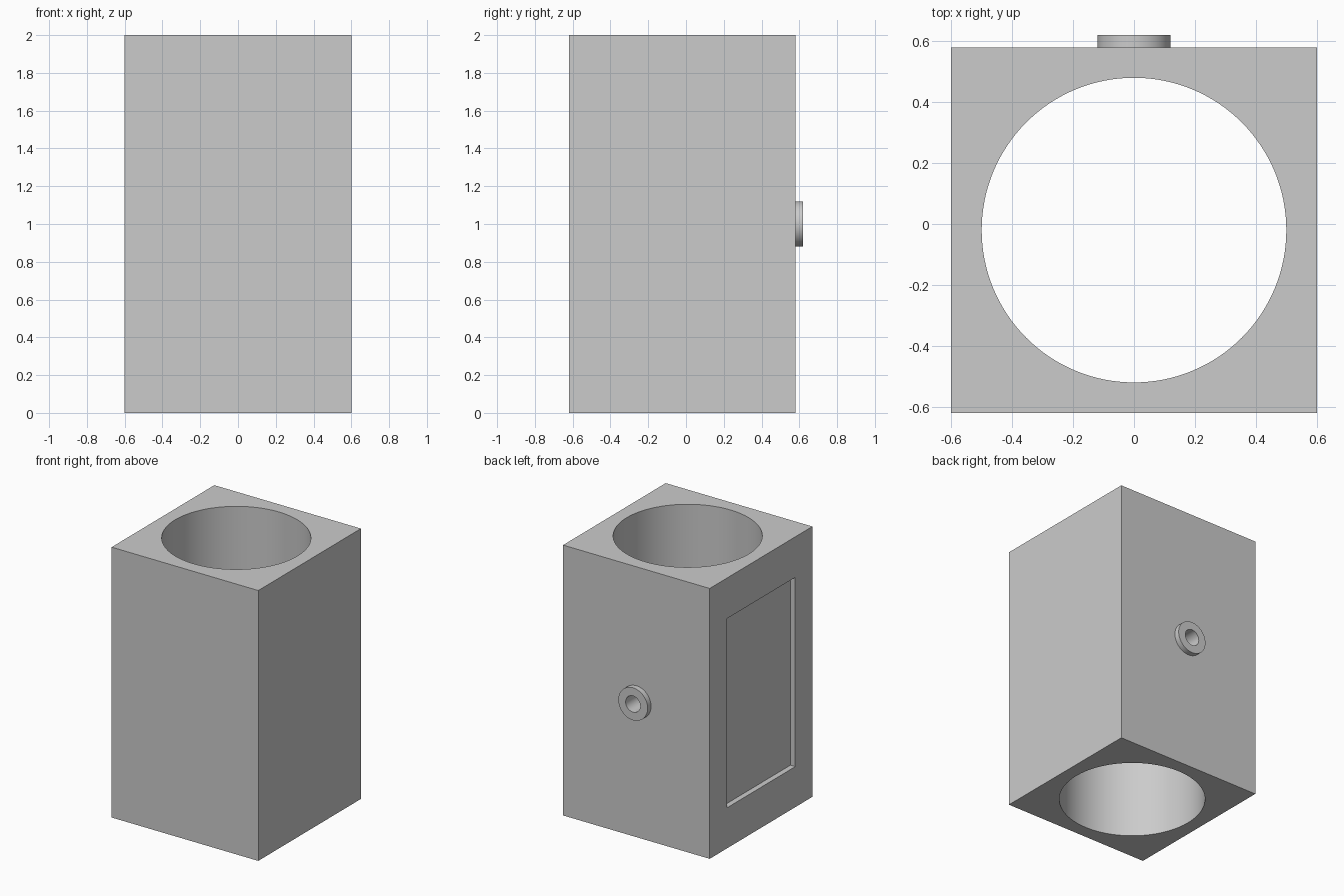
import bpy
from math import pi, radians

cube = bpy.data.objects.get("Cube")
if cube:
    bpy.data.objects.remove(cube, do_unlink=True)

WIDTH, HEIGHT, CENTRE_Y = 1.2, 2.0, -0.02
BACK = CENTRE_Y + WIDTH / 2

grey = bpy.data.materials.new("plain_grey")
grey.use_nodes = True
colour = (0.6, 0.6, 0.6, 1)
grey.diffuse_color = colour
grey.node_tree.nodes["Principled BSDF"].inputs["Base Color"].default_value = colour


def finish(name):
    obj = bpy.context.object
    obj.name = name
    obj.data.materials.append(grey)
    return obj


def box(name, size, location):
    bpy.ops.mesh.primitive_cube_add(size=1, location=location)
    bpy.context.object.scale = size
    bpy.ops.object.transform_apply(location=False, rotation=False, scale=True)
    return finish(name)


def cylinder(name, radius, depth, location, tilt=0.0, sides=64):
    bpy.ops.mesh.primitive_cylinder_add(vertices=sides, radius=radius, depth=depth,
                                        location=location, rotation=(tilt, 0, 0))
    return finish(name)


def combine(target, tool, operation):
    """Apply a boolean and discard the tool object."""
    tool.hide_render = True
    mod = target.modifiers.new(tool.name, "BOOLEAN")
    mod.operation, mod.solver, mod.object = operation, "EXACT", tool
    bpy.ops.object.select_all(action="DESELECT")
    target.select_set(True)
    bpy.context.view_layer.objects.active = target
    bpy.ops.object.modifier_apply(modifier=mod.name)
    bpy.data.objects.remove(tool, do_unlink=True)


# Square block
body = box("housing", (WIDTH, WIDTH, HEIGHT), (0, CENTRE_Y, HEIGHT / 2))

# Raised collar on the back
collar = cylinder("collar", 0.12, 0.08, (0, BACK, 1), pi / 2)
combine(body, collar, "UNION")

# Vertical bore through the block
bore = cylinder("bore_cutter", 0.5, HEIGHT + 0.2, (0, CENTRE_Y, HEIGHT / 2), sides=128)
combine(body, bore, "DIFFERENCE")

# Port through the collar and the back wall
port = cylinder("port_cutter", 0.06, 0.4, (0, BACK, 1), pi / 2)
combine(body, port, "DIFFERENCE")

# Shallow rectangular recess on one side
recess = box("recess_cutter", (0.08, 0.8, 1.4), (-WIDTH / 2, CENTRE_Y, HEIGHT / 2))
combine(body, recess, "DIFFERENCE")

bpy.ops.object.shade_smooth_by_angle(angle=radians(30))
